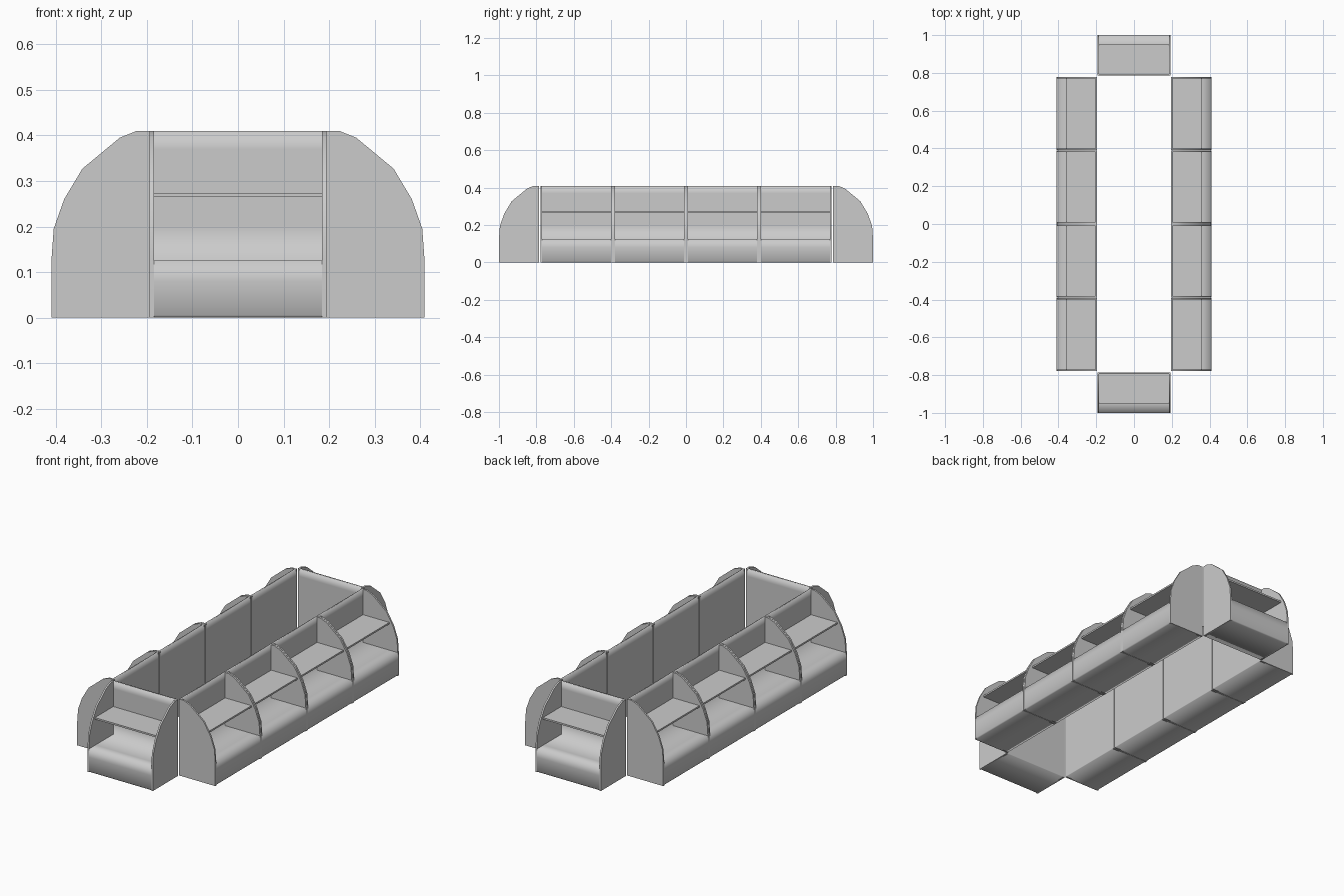
import bpy
import bmesh
from math import radians
from mathutils import Matrix

cube = bpy.data.objects.get("Cube")
if cube:
    bpy.data.objects.remove(cube, do_unlink=True)

# Dimensions of one display unit
HALF_W = 0.194
DEPTH = 0.215
HEIGHT = 0.41
BASE_H = 0.125
WALL = 0.009
INNER = HALF_W - WALL

grey = bpy.data.materials.new("plain_grey")
grey.use_nodes = True
colour = (0.6, 0.6, 0.6, 1)
grey.diffuse_color = colour
grey.node_tree.nodes["Principled BSDF"].inputs["Base Color"].default_value = colour


def extrude_profile(name, profile, spans, sharp_angle):
    """Extrude a (depth, height) outline across each x span; front faces -y."""
    bm = bmesh.new()
    for x0, x1 in spans:
        rings = [[bm.verts.new((x, -d, z)) for d, z in profile] for x in (x0, x1)]
        caps = [bm.faces.new(ring) for ring in rings]
        n = len(profile)
        for i in range(n):
            j = (i + 1) % n
            face = bm.faces.new((rings[0][i], rings[0][j], rings[1][j], rings[1][i]))
            face.smooth = True
        for cap in caps:
            for edge in cap.edges:
                edge.smooth = False
    bmesh.ops.recalc_face_normals(bm, faces=bm.faces)
    for edge in bm.edges:
        if edge.calc_face_angle(0) > radians(sharp_angle):
            edge.smooth = False
    mesh = bpy.data.meshes.new(name)
    bm.to_mesh(mesh)
    bm.free()
    mesh.materials.append(grey)
    return mesh


# Curved side panels, one at each end of the unit
side_outline = [(0, 0), (DEPTH, 0), (DEPTH, BASE_H), (0.21, 0.195), (0.187, 0.26),
                (0.147, 0.327), (0.065, 0.395), (0.028, HEIGHT), (0, HEIGHT)]
sides = extrude_profile("side_panels", side_outline,
                        [(-HALF_W, -INNER), (INNER, HALF_W)], 40)

# Plinth and back wall in one softly shaded body
body_outline = [(0, 0), (DEPTH - 0.005, 0), (DEPTH, 0.005), (DEPTH, 0.08),
                (DEPTH, BASE_H), (0.16, BASE_H), (WALL, BASE_H), (WALL, 0.2),
                (WALL, 0.37), (WALL, HEIGHT), (0, HEIGHT), (0, 0.37), (0, 0.005)]
body = extrude_profile("body", body_outline, [(-INNER, INNER)], 100)

# Flat shelf between the side panels
shelf_outline = [(WALL, 0.265), (0.165, 0.265), (0.165, 0.274), (WALL, 0.274)]
shelf = extrude_profile("shelf", shelf_outline, [(-INNER, INNER)], 30)


def place_unit(label, x, y, turn):
    matrix = Matrix.Translation((x, y, 0)) @ Matrix.Rotation(radians(turn), 4, "Z")
    for part, mesh in (("side_panels", sides), ("body", body), ("shelf", shelf)):
        obj = bpy.data.objects.new(f"{label}_{part}", mesh)
        obj.matrix_world = matrix
        bpy.context.collection.objects.link(obj)


# End units, then four units along each long side, all facing outward
place_unit("front_unit", 0, DEPTH - 1, 0)
place_unit("back_unit", 0, 1 - DEPTH, 180)
for i in range(4):
    y = (i - 1.5) * 0.39
    place_unit(f"left_unit_{i + 1}", 0.195, y, 90)
    place_unit(f"right_unit_{i + 1}", -0.195, y, -90)
